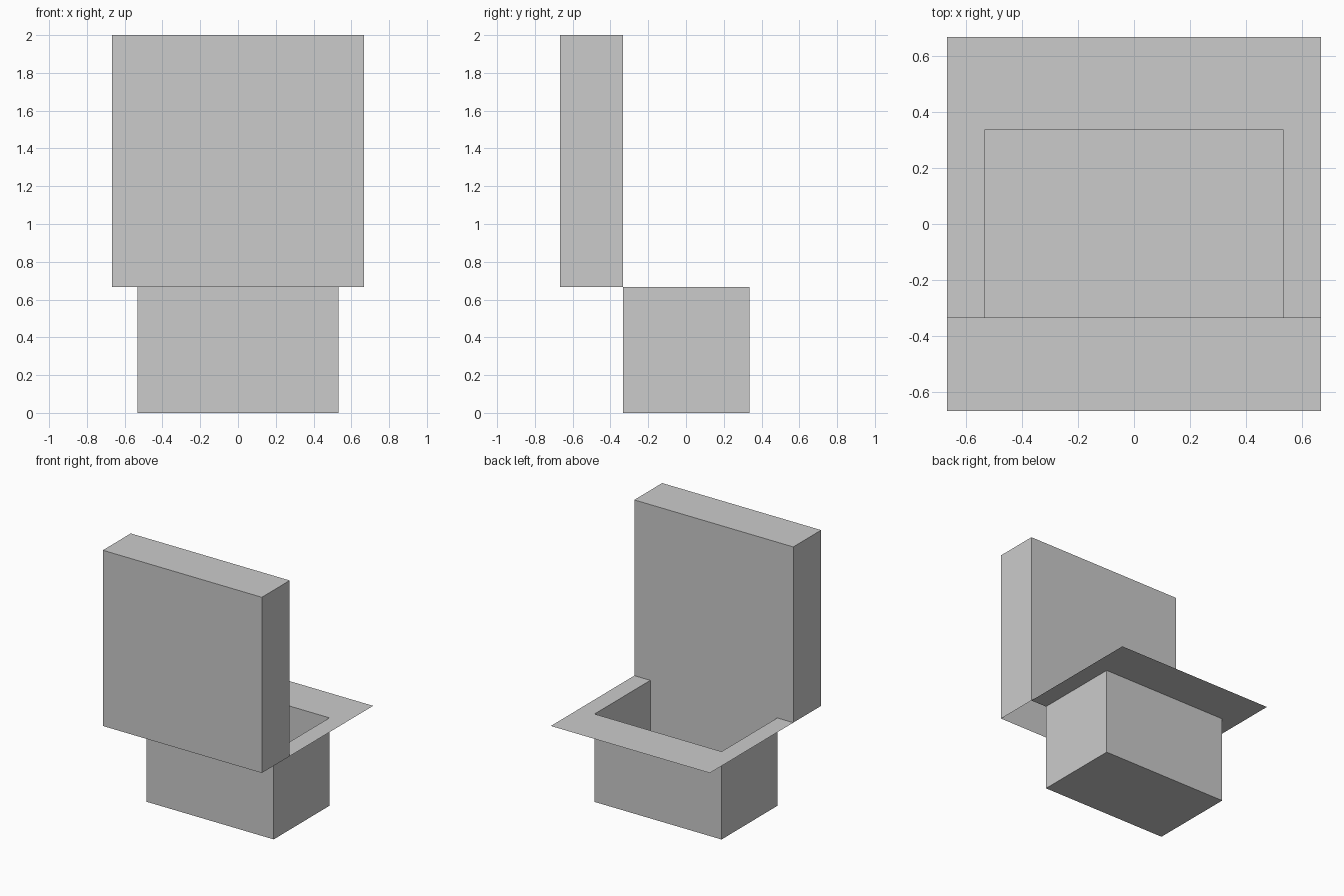
import bpy
import bmesh

cube = bpy.data.objects.get("Cube")
if cube:
    bpy.data.objects.remove(cube, do_unlink=True)

WIDE, NARROW = 0.667, 0.533      # half widths of the tank and the bowl
JOIN, BACK, EDGE = -0.333, 0.335, 0.667   # tank plane, bowl back, seat edge
RIM, TOP = 0.667, 2.0

grey = bpy.data.materials.new("light grey")
grey.use_nodes = True
colour = (0.6, 0.6, 0.6, 1)
grey.diffuse_color = colour
grey.node_tree.nodes["Principled BSDF"].inputs["Base Color"].default_value = colour


def finish(name, bm):
    mesh = bpy.data.meshes.new(name)
    bm.to_mesh(mesh)
    bm.free()
    mesh.materials.append(grey)
    obj = bpy.data.objects.new(name, mesh)
    bpy.context.collection.objects.link(obj)


def open_box(name, half_width, y0, y1, z0, z1, open_side):
    """Thin-walled box with its top (1) or bottom (-1) left open."""
    bm = bmesh.new()
    bmesh.ops.create_cube(bm, size=1)
    bm.normal_update()
    lid = [f for f in bm.faces if f.normal.z * open_side > 0.5]
    bmesh.ops.delete(bm, geom=lid, context='FACES_ONLY')
    bmesh.ops.scale(bm, verts=bm.verts, vec=(2 * half_width, y1 - y0, z1 - z0))
    bmesh.ops.translate(bm, verts=bm.verts, vec=(0, (y0 + y1) / 2, (z0 + z1) / 2))
    finish(name, bm)


# Tank, open underneath, and bowl, open on top
open_box("tank", WIDE, -EDGE, JOIN, RIM, TOP, -1)
open_box("bowl", NARROW, JOIN, BACK, 0, RIM, 1)

# Flat U-shaped seat around the bowl opening
bm = bmesh.new()
outer = [(-WIDE, JOIN), (-WIDE, EDGE), (WIDE, EDGE), (WIDE, JOIN)]
inner = [(-NARROW, JOIN), (-NARROW, BACK), (NARROW, BACK), (NARROW, JOIN)]
outer = [bm.verts.new((x, y, RIM)) for x, y in outer]
inner = [bm.verts.new((x, y, RIM)) for x, y in inner]
bm.faces.new(inner + outer[::-1])
bm.normal_update()
for face in bm.faces:
    if face.normal.z < 0:
        face.normal_flip()
finish("seat", bm)
